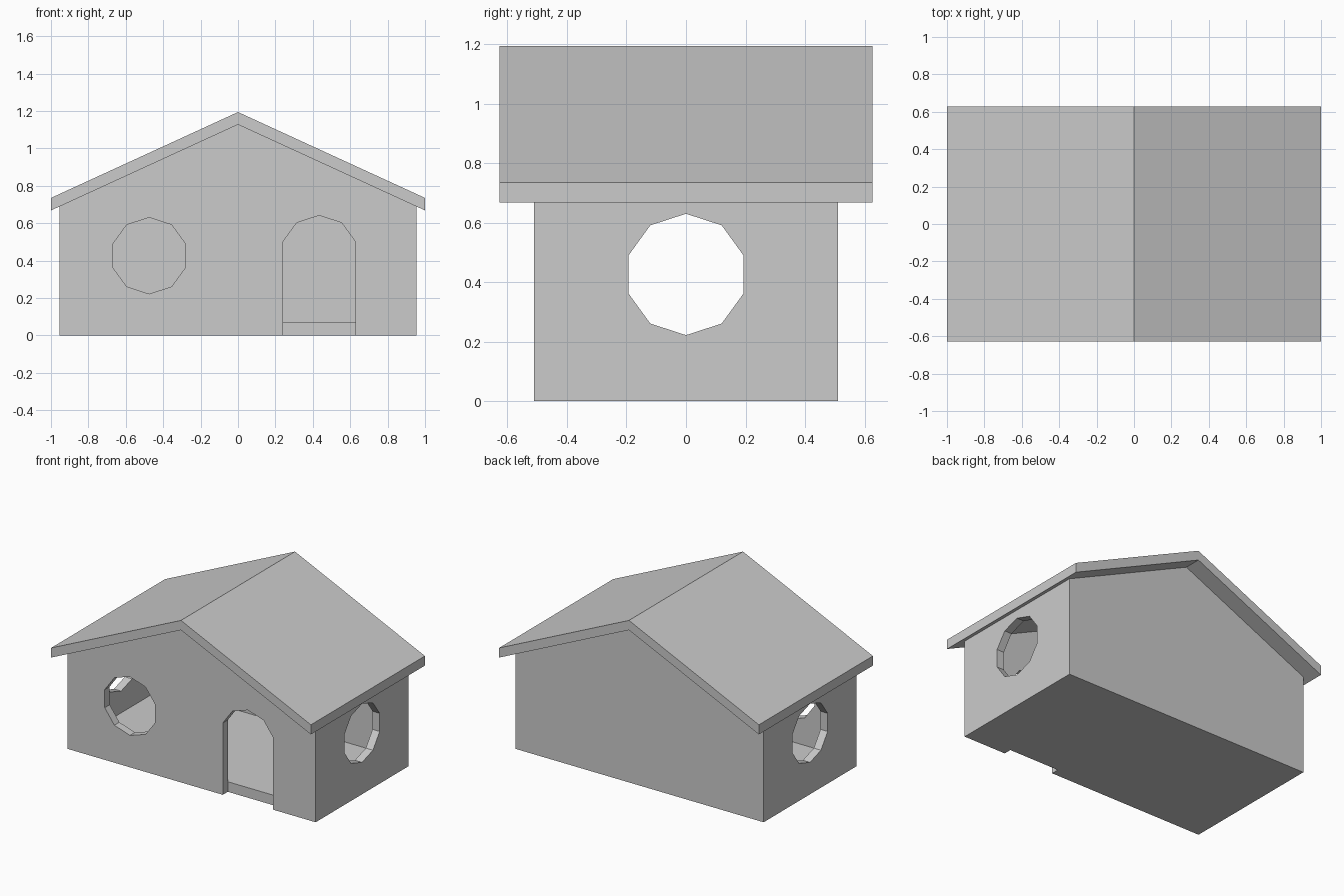
import bpy, bmesh
from math import sin, cos, radians
from mathutils import Vector

if "Cube" in bpy.data.objects:
    bpy.data.objects.remove(bpy.data.objects["Cube"])

WALL_X, WALL_Y, T = 0.955, 0.51, 0.055
FLOOR, RIDGE, EAVE = 0.07, 1.127, 0.668
SLOPE = RIDGE - EAVE          # fall of the roof underside over one unit of x


def prism(name, outline, start, end, axis='y'):
    """Extrude an outline (across, z) along y or x."""
    def place(u, z, d):
        return (u, d, z) if axis == 'y' else (d, u, z)
    bm = bmesh.new()
    face = bm.faces.new([bm.verts.new(place(u, z, start)) for u, z in outline])
    ext = bmesh.ops.extrude_face_region(bm, geom=[face])
    verts = [g for g in ext['geom'] if isinstance(g, bmesh.types.BMVert)]
    step = Vector(place(0, 0, end - start))
    bmesh.ops.translate(bm, vec=step, verts=verts)
    bmesh.ops.recalc_face_normals(bm, faces=bm.faces)
    mesh = bpy.data.meshes.new(name)
    bm.to_mesh(mesh)
    bm.free()
    obj = bpy.data.objects.new(name, mesh)
    bpy.context.collection.objects.link(obj)
    return obj


def ring(cx, cz, angles, r=0.204):
    return [(cx + r * cos(radians(a)), cz + r * sin(radians(a))) for a in angles]


def cut(target, cutter):
    mod = target.modifiers.new(cutter.name, 'BOOLEAN')
    mod.operation, mod.solver, mod.object = 'DIFFERENCE', 'EXACT', cutter
    cutter.hide_render = True
    bpy.context.view_layer.objects.active = target
    bpy.ops.object.modifier_apply(modifier=mod.name)
    bpy.data.objects.remove(cutter)


def gable(half, bottom, lift=0.0):
    side = RIDGE - SLOPE * half + lift
    return [(-half, bottom), (half, bottom), (half, side),
            (0, RIDGE + lift), (-half, side)]


# Walls and floor, hollow and open under the roof
house = prism("walls_and_floor", gable(WALL_X, 0), -WALL_Y, WALL_Y)
cut(house, prism("room", gable(WALL_X - T, FLOOR, 0.1), -WALL_Y + T, WALL_Y - T))

# Ten-sided windows: one at the front, a pair through both side walls
decagon = [90 + 36 * i for i in range(10)]
cut(house, prism("front_window", ring(-0.475, 0.426, decagon), -0.7, -0.4))
cut(house, prism("side_windows", ring(0, 0.426, decagon), -1.2, 1.2, 'x'))

# Arched doorway, down to the ground
arch = ring(0.434, 0.437, [18, 54, 90, 126, 162])
door = arch + [(arch[-1][0], -0.1), (arch[0][0], -0.1)]
cut(house, prism("doorway", door, -0.7, -WALL_Y + T))

# Gable roof slab with overhang
roof = [(-1, EAVE), (0, RIDGE), (1, EAVE),
        (1, EAVE + 0.067), (0, RIDGE + 0.067), (-1, EAVE + 0.067)]
prism("roof", roof, -0.627, 0.627)
